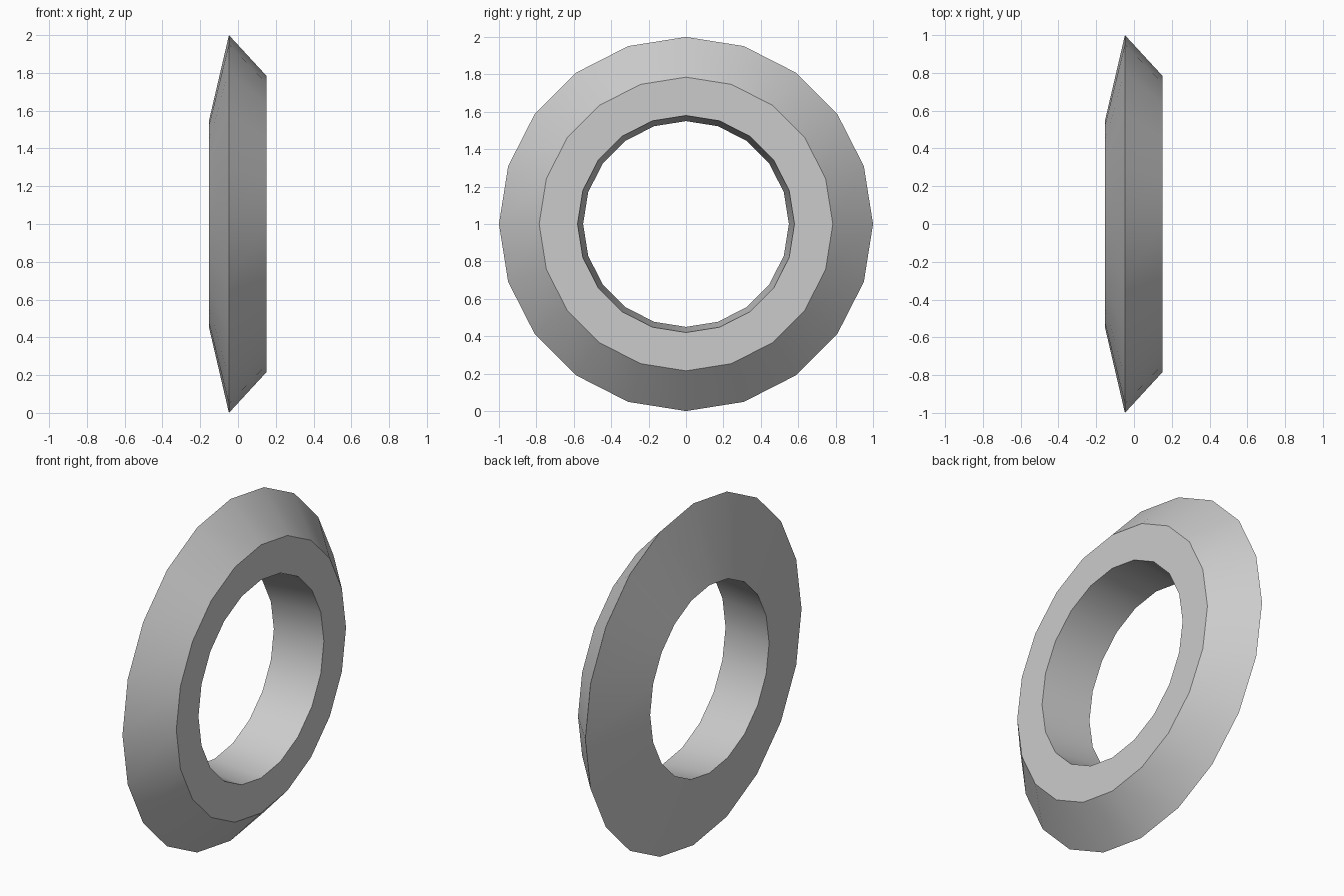
import bpy, bmesh, math
from mathutils import Matrix, Vector

if "Cube" in bpy.data.objects:
    bpy.data.objects.remove(bpy.data.objects["Cube"])

SIDES = 20
# Cross-section as (x, radius): inner back, outer rim, front face outer, front face inner
PROFILE = [(-0.153, 0.55), (-0.048, 1.0), (0.15, 0.785), (0.15, 0.58)]

# Bevelled ring: sweep the closed cross-section around the x axis
bm = bmesh.new()
rings = []
for i in range(SIDES):
    a = 2 * math.pi * i / SIDES
    rings.append([bm.verts.new((x, r * math.sin(a), 1 + r * math.cos(a))) for x, r in PROFILE])
n = len(PROFILE)
for i in range(SIDES):
    a, b = rings[i], rings[(i + 1) % SIDES]
    for j in range(n):
        k = (j + 1) % n
        bm.faces.new((a[j], a[k], b[k], b[j]))
bmesh.ops.recalc_face_normals(bm, faces=bm.faces)

mesh = bpy.data.meshes.new("bevelled_ring")
bm.to_mesh(mesh)
bm.free()
ring = bpy.data.objects.new("bevelled_ring", mesh)
bpy.context.collection.objects.link(ring)

# Smooth around the ring, crisp profile edges
bpy.context.view_layer.objects.active = ring
ring.select_set(True)
bpy.ops.object.shade_smooth_by_angle(angle=math.radians(30))
